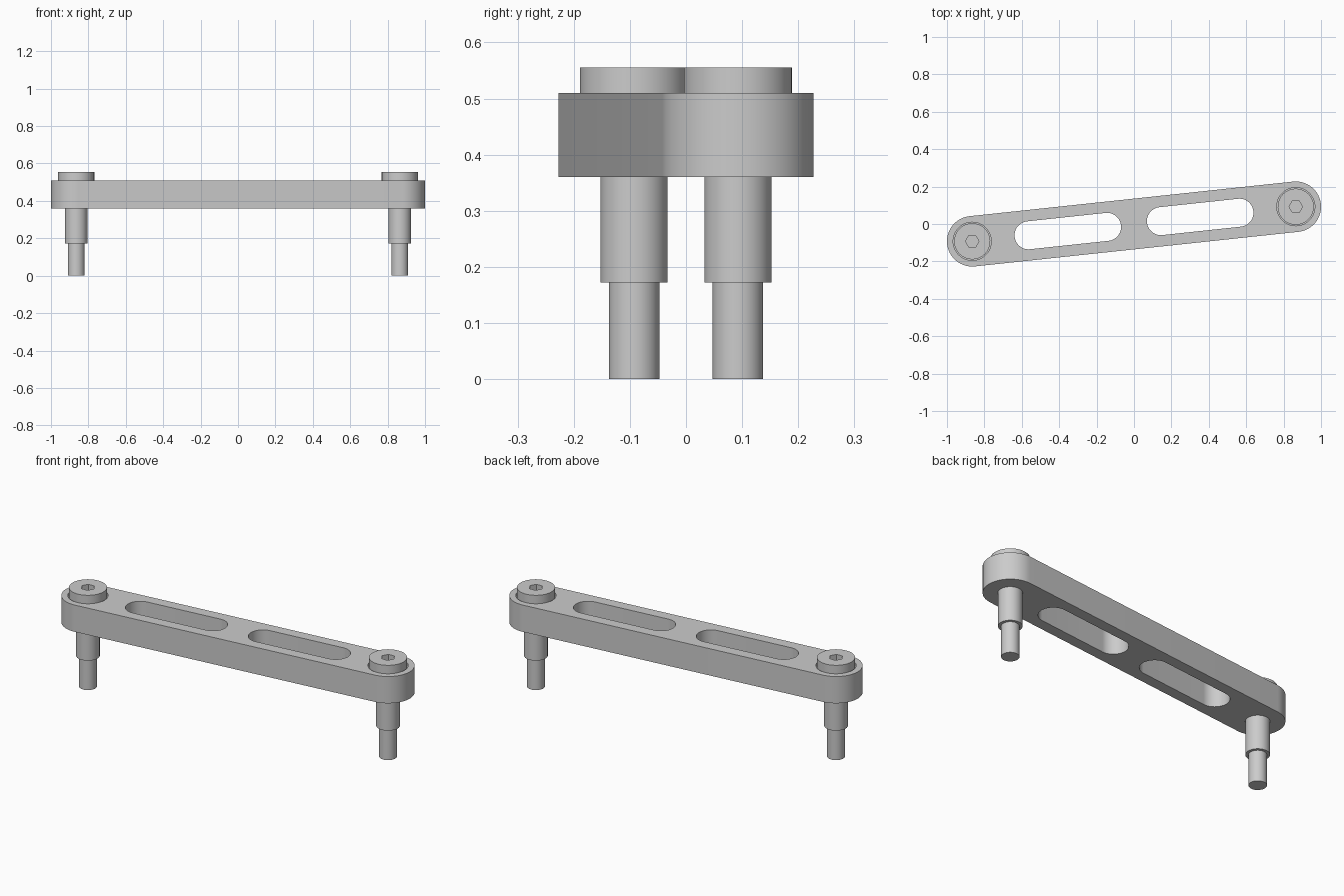
import bpy, bmesh
from math import atan2, cos, sin, pi, hypot
from mathutils import Matrix

cube = bpy.data.objects.get("Cube")
if cube:
    bpy.data.objects.remove(cube, do_unlink=True)

# Main dimensions
END_X, END_Y = 0.865, 0.0925
HALF = hypot(END_X, END_Y)
TILT = Matrix.Rotation(atan2(END_Y, END_X), 4, "Z")
BAR_BOTTOM, BAR_TOP = 0.36, 0.51
SEAT, HEAD_TOP = 0.4725, 0.555

steel = bpy.data.materials.new("grey_steel")
steel.use_nodes = True
grey = (0.6, 0.6, 0.6, 1)
steel.diffuse_color = grey
steel.node_tree.nodes["Principled BSDF"].inputs["Base Color"].default_value = grey


def make_object(name, bm):
    bmesh.ops.recalc_face_normals(bm, faces=bm.faces)
    mesh = bpy.data.meshes.new(name)
    bm.to_mesh(mesh)
    bm.free()
    mesh.materials.append(steel)
    obj = bpy.data.objects.new(name, mesh)
    bpy.context.collection.objects.link(obj)
    return obj


def slot_prism(name, x0, x1, radius, low, high, steps=32):
    """Rounded bar between two centres on the x axis."""
    bm = bmesh.new()
    outline = []
    for centre, start in ((x1, -pi / 2), (x0, pi / 2)):
        for i in range(steps + 1):
            a = start + pi * i / steps
            outline.append(bm.verts.new((centre + radius * cos(a), radius * sin(a), low)))
    base = bm.faces.new(outline)
    side = bmesh.ops.extrude_face_region(bm, geom=[base])["geom"]
    top = [v for v in side if isinstance(v, bmesh.types.BMVert)]
    bmesh.ops.translate(bm, verts=top, vec=(0, 0, high - low))
    return make_object(name, bm)


def cylinder(name, x, radius, low, high, sides=64):
    bm = bmesh.new()
    bmesh.ops.create_cone(bm, cap_ends=True, segments=sides, radius1=radius,
                          radius2=radius, depth=high - low,
                          matrix=Matrix.Translation((x, 0, (low + high) / 2)))
    return make_object(name, bm)


def lathe(name, profile, sides=64):
    bm = bmesh.new()
    verts = [bm.verts.new((r, 0, z)) for r, z in profile]
    edges = [bm.edges.new(pair) for pair in zip(verts, verts[1:])]
    bmesh.ops.spin(bm, geom=verts + edges, axis=(0, 0, 1), cent=(0, 0, 0),
                   angle=2 * pi, steps=sides)
    bmesh.ops.remove_doubles(bm, verts=bm.verts, dist=0.0001)
    return make_object(name, bm)


def cut(obj, cutters):
    bpy.context.view_layer.objects.active = obj
    for cutter in cutters:
        cutter.hide_render = True
        mod = obj.modifiers.new("cut", "BOOLEAN")
        mod.operation, mod.solver, mod.object = "DIFFERENCE", "EXACT", cutter
        bpy.ops.object.modifier_apply(modifier=mod.name)
        bpy.data.objects.remove(cutter, do_unlink=True)


def smooth(obj):
    bpy.ops.object.select_all(action="DESELECT")
    obj.select_set(True)
    bpy.context.view_layer.objects.active = obj
    bpy.ops.object.shade_smooth_by_angle(angle=pi / 6)


# Link bar with two slots, counterbores and bolt holes
bar = slot_prism("link_bar", -HALF, HALF, 0.135, BAR_BOTTOM, BAR_TOP)
cutters = []
for s in (-1, 1):
    near, far = sorted((s * 0.145, s * 0.567))
    cutters += [slot_prism("slot_cutter", near, far, 0.075, 0.3, 0.6),
                cylinder("counterbore_cutter", s * HALF, 0.102, SEAT, 0.6),
                cylinder("hole_cutter", s * HALF, 0.061, 0.3, 0.6)]
cut(bar, cutters)
bar.data.transform(TILT)
smooth(bar)

# Shoulder bolts: threaded end, shoulder and socket head
for side, s in (("left", 1), ("right", -1)):
    bolt = lathe(side + "_shoulder_bolt", [
        (0, 0), (0.045, 0), (0.045, 0.172), (0.06, 0.172),
        (0.06, SEAT), (0.0965, SEAT), (0.0965, HEAD_TOP), (0, HEAD_TOP)])
    cut(bolt, [cylinder("hex_cutter", 0, 0.036, HEAD_TOP - 0.036, 0.6, sides=6)])
    # Turn the socket so that its corners point along x
    bolt.data.transform(Matrix.Rotation(pi / 6, 4, "Z"))
    bolt.data.transform(Matrix.Translation((s * END_X, s * END_Y, 0)))
    smooth(bolt)
